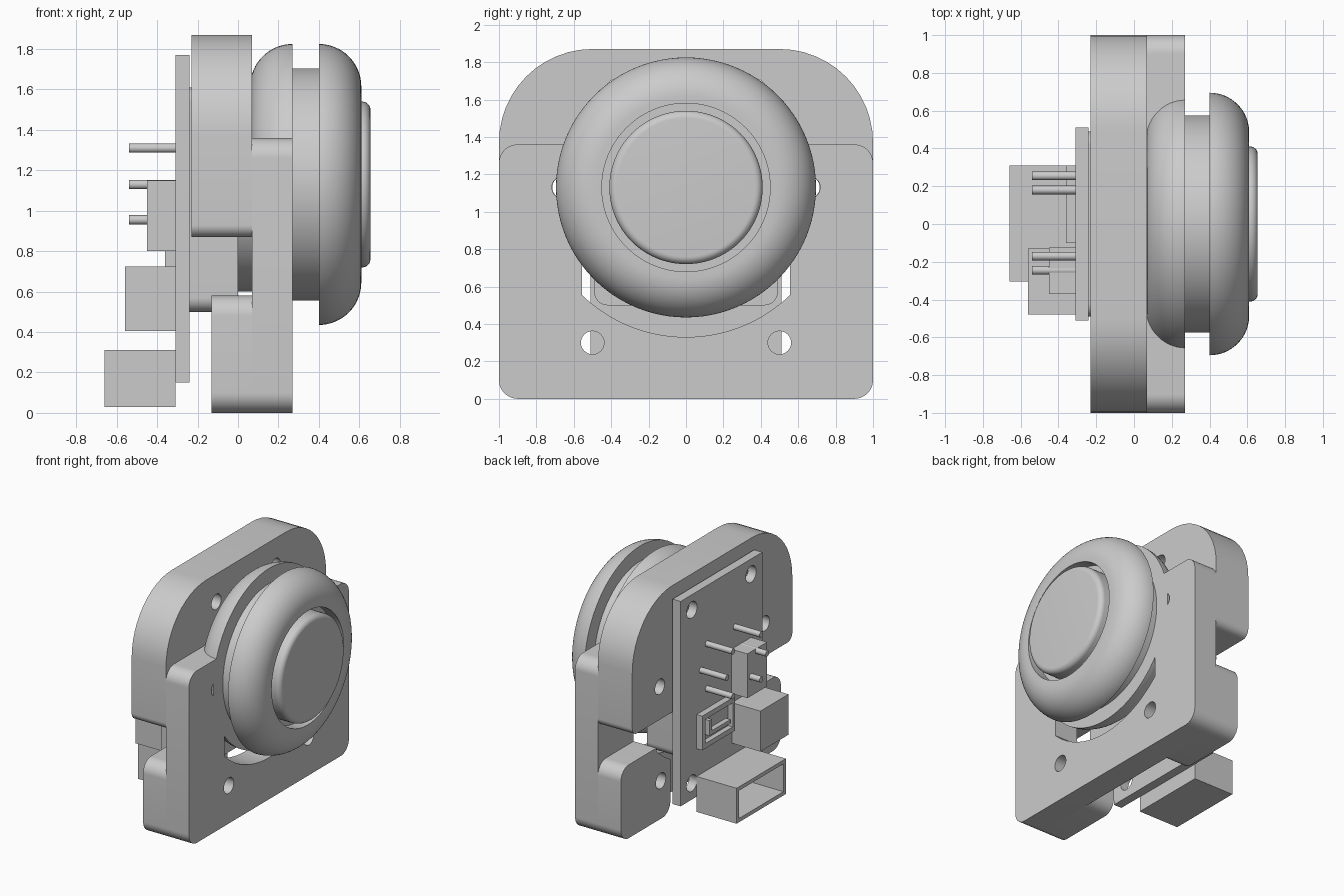
import bpy, bmesh, math
from mathutils import Vector

cube = bpy.data.objects.get("Cube")
if cube:
    bpy.data.objects.remove(cube, do_unlink=True)

AXIS_Z = 1.13  # height of the button axis

grey = bpy.data.materials.new("plain_grey")
grey.use_nodes = True
COLOUR = (0.6, 0.6, 0.6, 1)
grey.diffuse_color = COLOUR
grey.node_tree.nodes["Principled BSDF"].inputs["Base Color"].default_value = COLOUR


def finish(name, bm):
    bmesh.ops.recalc_face_normals(bm, faces=bm.faces)
    mesh = bpy.data.meshes.new(name)
    bm.to_mesh(mesh)
    bm.free()
    mesh.materials.append(grey)
    obj = bpy.data.objects.new(name, mesh)
    bpy.context.collection.objects.link(obj)
    return obj


def smooth(obj):
    bpy.ops.object.select_all(action="DESELECT")
    obj.select_set(True)
    bpy.context.view_layer.objects.active = obj
    bpy.ops.object.shade_smooth_by_angle(angle=math.radians(30))


def prism(name, outline, x0, x1):
    """Extrude a y-z outline along x."""
    bm = bmesh.new()
    face = bm.faces.new([bm.verts.new((x0, y, z)) for y, z in outline])
    new = bmesh.ops.extrude_face_region(bm, geom=[face])["geom"]
    moved = [v for v in new if isinstance(v, bmesh.types.BMVert)]
    bmesh.ops.translate(bm, verts=moved, vec=Vector((x1 - x0, 0, 0)))
    return finish(name, bm)


def arc(cy, cz, r, start, end, steps):
    angles = [math.radians(start + (end - start) * i / steps) for i in range(steps + 1)]
    return [(cy + r * math.cos(a), cz + r * math.sin(a)) for a in angles]


def rounded(y0, y1, z0, z1, bottom, top, steps=12):
    """Rectangle outline with rounded bottom and top corners."""
    return (arc(y1 - bottom, z0 + bottom, bottom, -90, 0, steps)
            + arc(y1 - top, z1 - top, top, 0, 90, steps)
            + arc(y0 + top, z1 - top, top, 90, 180, steps)
            + arc(y0 + bottom, z0 + bottom, bottom, 180, 270, steps))


def box(name, x0, x1, y0, y1, z0, z1):
    return prism(name, [(y0, z0), (y1, z0), (y1, z1), (y0, z1)], x0, x1)


def rod(name, y, z, r, x0, x1, steps=24):
    return prism(name, arc(y, z, r, 0, 360, steps)[:-1], x0, x1)


def lathe(name, profile, steps=96):
    """Spin an (x, radius) profile about the button axis."""
    bm = bmesh.new()
    verts = [bm.verts.new((x, 0, AXIS_Z + r)) for x, r in profile]
    edges = [bm.edges.new(pair) for pair in zip(verts, verts[1:])]
    bmesh.ops.spin(bm, geom=verts + edges, cent=(0, 0, AXIS_Z), axis=(1, 0, 0),
                   angle=math.tau, steps=steps)
    bmesh.ops.remove_doubles(bm, verts=bm.verts, dist=0.0001)
    obj = finish(name, bm)
    smooth(obj)
    return obj


def cut(obj, cutters):
    """Subtract the cutters, bake the result and remove them."""
    for c in cutters:
        c.hide_render = True
        mod = obj.modifiers.new("cut", "BOOLEAN")
        mod.operation, mod.solver, mod.object = "DIFFERENCE", "EXACT", c
    graph = bpy.context.evaluated_depsgraph_get()
    mesh = bpy.data.meshes.new_from_object(obj.evaluated_get(graph))
    obj.modifiers.clear()
    obj.data = mesh
    for c in cutters:
        bpy.data.objects.remove(c, do_unlink=True)


def holes(spots, r):
    """Through-hole cutters, mirrored across y."""
    return [rod("hole_cutter", s * y, z, r, -1, 1) for y, z in spots for s in (-1, 1)]


def opening():
    """Curved opening below the button."""
    half = math.degrees(math.asin(0.555 / 0.8))
    outline = arc(0, AXIS_Z, 0.8, -90 - half, -90 + half, 32)
    return prism("opening_cutter", outline + [(0.555, 1.05), (-0.555, 1.05)], -1, 1)


# Upper and lower mounting plates
upper = prism("upper_plate", rounded(-1, 1, 0.87, 1.87, 0.06, 0.5), -0.23, 0.07)
cut(upper, holes([(0.655, AXIS_Z), (0.37, 1.65)], 0.06))
smooth(upper)
lower = prism("lower_plate", rounded(-1, 1, 0, 1.36, 0.1, 0.1), 0.07, 0.27)
cut(lower, holes([(0.5, 0.3), (0.655, AXIS_Z)], 0.062) + [opening()])
smooth(lower)

# Feet behind the lower plate
for side, s in (("right", -1), ("left", 1)):
    y0, y1 = sorted((s * 0.38, s))
    foot = prism(side + "_foot", rounded(y0, y1, 0, 0.58, 0.1, 0.1), -0.13, 0.07)
    cut(foot, [rod("hole_cutter", s * 0.5, 0.3, 0.062, -1, 1), opening()])
    smooth(foot)

# Grooved button ring with a domed front and back
back = arc(0.27, 0.485, 0.21, 162, 90, 14)
front = arc(0.4, 0.485, 0.21, 90, 0, 16)
lathe("button_ring", [(back[0][0], 0)] + back + [(0.27, 0.575), (0.4, 0.575)] + front
      + [(0.61, 0.45), (0.52, 0.45), (0.52, 0)])
lathe("button_cap", [(0.52, 0.41)] + arc(0.615, 0.37, 0.04, 90, 0, 8) + [(0.655, 0)])
lathe("button_collar", [(0, 0), (0, 0.53), (0.1, 0.53), (0.1, 0)])

# Sensor housing between the plate and the board
smooth(prism("sensor_housing", rounded(-0.49, 0.49, 0.5, 1.61, 0.07, 0.07), -0.24, 0))

# Circuit board
board = box("circuit_board", -0.31, -0.24, -0.51, 0.51, 0.15, 1.77)
cut(board, holes([(0.37, 0.28), (0.37, 1.65)], 0.065))
smooth(board)

# Contact pins
for s in (-1, 1):
    for y, z in ((0.175, 1.31), (0.25, 1.13), (0.175, 0.955)):
        smooth(rod("contact_pin", s * y + 0.005, z, 0.023, -0.54, -0.29, 16))

# Board components
box("tall_component", -0.45, -0.3, -0.37, -0.125, 0.8, 1.15)
box("square_component", -0.56, -0.3, -0.48, -0.13, 0.405, 0.725)
tray = box("small_connector", -0.36, -0.3, -0.1, 0.31, 0.53, 0.8)
cut(tray, [box("tray_cutter", -1, -0.32, -0.07, 0.27, 0.57, 0.76)])
box("connector_tongue", -0.36, -0.3, -0.04, 0.22, 0.61, 0.64)
box("connector_post", -0.36, -0.3, 0.19, 0.22, 0.61, 0.73)

# Hollow cable socket
socket = box("cable_socket", -0.66, -0.31, -0.305, 0.31, 0.03, 0.31)
cut(socket, [box("socket_cutter", -1, -0.35, -0.275, 0.28, 0.06, 0.28)])
